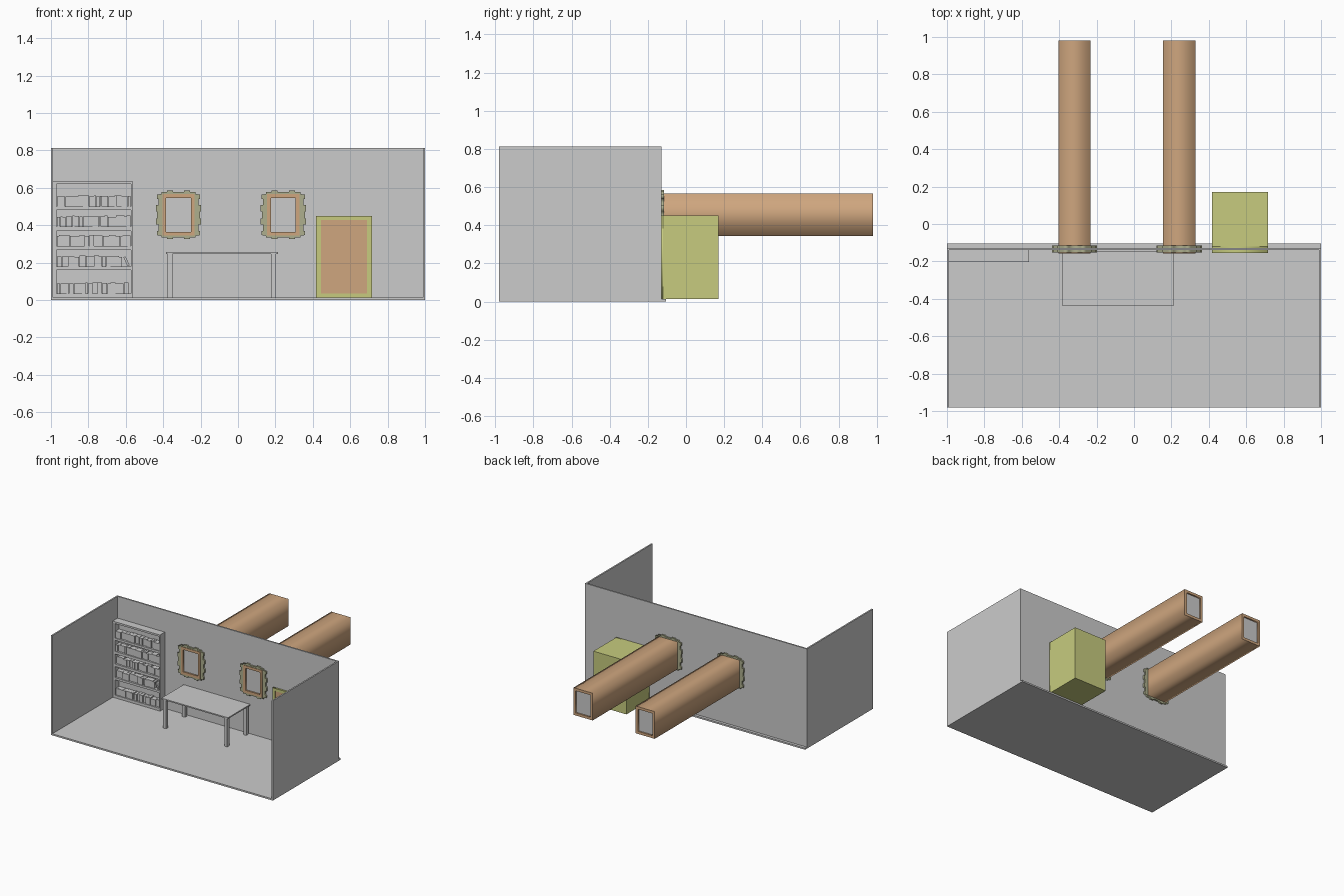
import bpy, bmesh, math, random
from mathutils import Matrix, Vector

if "Cube" in bpy.data.objects:
    bpy.data.objects.remove(bpy.data.objects["Cube"])
random.seed(4)


def material(name, rgb):
    m = bpy.data.materials.new(name)
    m.diffuse_color = (*rgb, 1)
    m.use_nodes = True
    m.node_tree.nodes["Principled BSDF"].inputs["Base Color"].default_value = m.diffuse_color
    return m


BROWN = material("brown", (0.62, 0.38, 0.21))
OLIVE = material("olive", (0.57, 0.60, 0.21))
SAGE = material("sage", (0.42, 0.43, 0.27))


def add_box(bm, x0, x1, y0, y1, z0, z1, tilt=0):
    m = Matrix.Translation(((x0 + x1) / 2, (y0 + y1) / 2, (z0 + z1) / 2))
    m = m @ Matrix.Rotation(tilt, 4, 'Y') @ Matrix.Diagonal((x1 - x0, y1 - y0, z1 - z0, 1))
    bmesh.ops.create_cube(bm, size=1, matrix=m)


def finish(name, bm, mat=None):
    me = bpy.data.meshes.new(name)
    bmesh.ops.recalc_face_normals(bm, faces=bm.faces)
    bm.to_mesh(me)
    bm.free()
    ob = bpy.data.objects.new(name, me)
    if mat:
        me.materials.append(mat)
    bpy.context.collection.objects.link(ob)
    return ob


def boxes(name, dims, mat=None):
    bm = bmesh.new()
    for d in dims:
        add_box(bm, *d)
    return finish(name, bm, mat)


def ring(name, outer, hole, y0, y1, mat):
    # outline with a rectangular hole, extruded along y
    cu = bpy.data.curves.new(name, 'CURVE')
    cu.dimensions = '2D'
    cu.fill_mode = 'BOTH'
    cu.extrude = (y1 - y0) / 2
    for pts in (outer, hole):
        sp = cu.splines.new('POLY')
        sp.points.add(len(pts) - 1)
        for p, (x, z) in zip(sp.points, pts):
            p.co = (x, z, 0, 1)
        sp.use_cyclic_u = True
    tmp = bpy.data.objects.new(name + "_curve", cu)
    bpy.context.collection.objects.link(tmp)
    me = bpy.data.meshes.new_from_object(tmp.evaluated_get(bpy.context.evaluated_depsgraph_get()))
    bpy.data.objects.remove(tmp)
    me.transform(Matrix.Translation((0, (y0 + y1) / 2, 0)) @ Matrix.Rotation(math.pi / 2, 4, 'X'))
    me.materials.clear()
    me.materials.append(mat)
    ob = bpy.data.objects.new(name, me)
    bpy.context.collection.objects.link(ob)


def rect(cx, cz, hx, hz):
    return [(cx - hx, cz - hz), (cx + hx, cz - hz), (cx + hx, cz + hz), (cx - hx, cz + hz)]


# room shell
boxes("floor", [(-1, 1, -0.98, -0.105, 0, 0.013)])
boxes("back_wall", [(-1, 1, -0.14, -0.128, 0.013, 0.813)])
for side, x in (("left", -1), ("right", 0.988)):
    boxes(side + "_wall", [(x, x + 0.012, -0.98, -0.135, 0.013, 0.813)])

# stepped window trim, tunnel and pane
quarter = [(0.115, 0.0), (0.115, 0.018), (0.121, 0.018), (0.121, 0.052), (0.108, 0.052),
           (0.108, 0.085), (0.116, 0.085), (0.116, 0.108), (0.092, 0.112), (0.092, 0.122),
           (0.062, 0.122), (0.062, 0.13), (0.03, 0.13), (0.03, 0.122), (0.0, 0.122)]
half = quarter + [(-x, z) for x, z in quarter[-2::-1]]
outline = half + [(x, -z) for x, z in half[-2:0:-1]]
for side, cx in (("left", -0.318), ("right", 0.242)):
    cz = 0.455
    ring(side + "_window_trim", [(cx + x, cz + z) for x, z in outline],
         rect(cx, cz, 0.084, 0.109), -0.153, -0.115, SAGE)
    ring(side + "_window_tunnel", rect(cx, cz, 0.086, 0.111),
         rect(cx, cz, 0.066, 0.09), -0.157, 0.98, BROWN)
    boxes(side + "_window_pane", [(cx - 0.066, cx + 0.066, -0.145, 0.968, cz - 0.09, cz + 0.09)])

# deep door frame with inset door
ring("door_frame", rect(0.567, 0.232, 0.149, 0.218), rect(0.567, 0.232, 0.123, 0.196), -0.155, -0.12, OLIVE)
boxes("door_box", [(0.418, 0.716, -0.12, 0.17, 0.014, 0.45)], OLIVE)
boxes("door", [(0.444, 0.69, -0.148, -0.121, 0.036, 0.428)], BROWN)

# table
boxes("table_top", [(-0.386, 0.214, -0.435, -0.148, 0.247, 0.257)])
boxes("table_legs", [(x, x + 0.026, y, y + 0.026, 0.013, 0.247)
                     for x in (-0.376, 0.176) for y in (-0.427, -0.182)])

# bookcase: openings listed as (bottom, top)
rows = [(0.035, 0.16), (0.178, 0.268), (0.289, 0.37), (0.392, 0.482), (0.5, 0.62)]
L, R, F, B = -0.988, -0.562, -0.2, -0.14
boards = [(L, -0.97, F, B, 0.013, 0.622), (-0.572, R, F, B, 0.013, 0.622),
          (L, R, -0.148, B, 0.013, 0.622), (L, R, F - 0.003, B, 0.62, 0.635)]
edges = [0.013] + [v for r in rows for v in r]
boards += [(-0.97, -0.572, F, -0.148, edges[i], edges[i + 1]) for i in range(0, 10, 2)]
boxes("bookcase", boards)

# books, with one leaning at the end of the second shelf
bm = bmesh.new()
for i, (z, top) in enumerate(rows):
    x, end = -0.968, (-0.618 if i == 1 else -0.574)
    while x < end - 0.01:
        w = min(random.choice((0.012, 0.018, 0.026, 0.034, 0.045)), end - x)
        add_box(bm, x, x + w - 0.001, -0.194 + random.choice((0, 0.004, 0.01)), -0.148,
                z, z + random.uniform(0.052, 0.06))
        x += w
add_box(bm, -0.602, -0.59, -0.192, -0.148, 0.18, 0.234, -0.45)
finish("books", bm)
